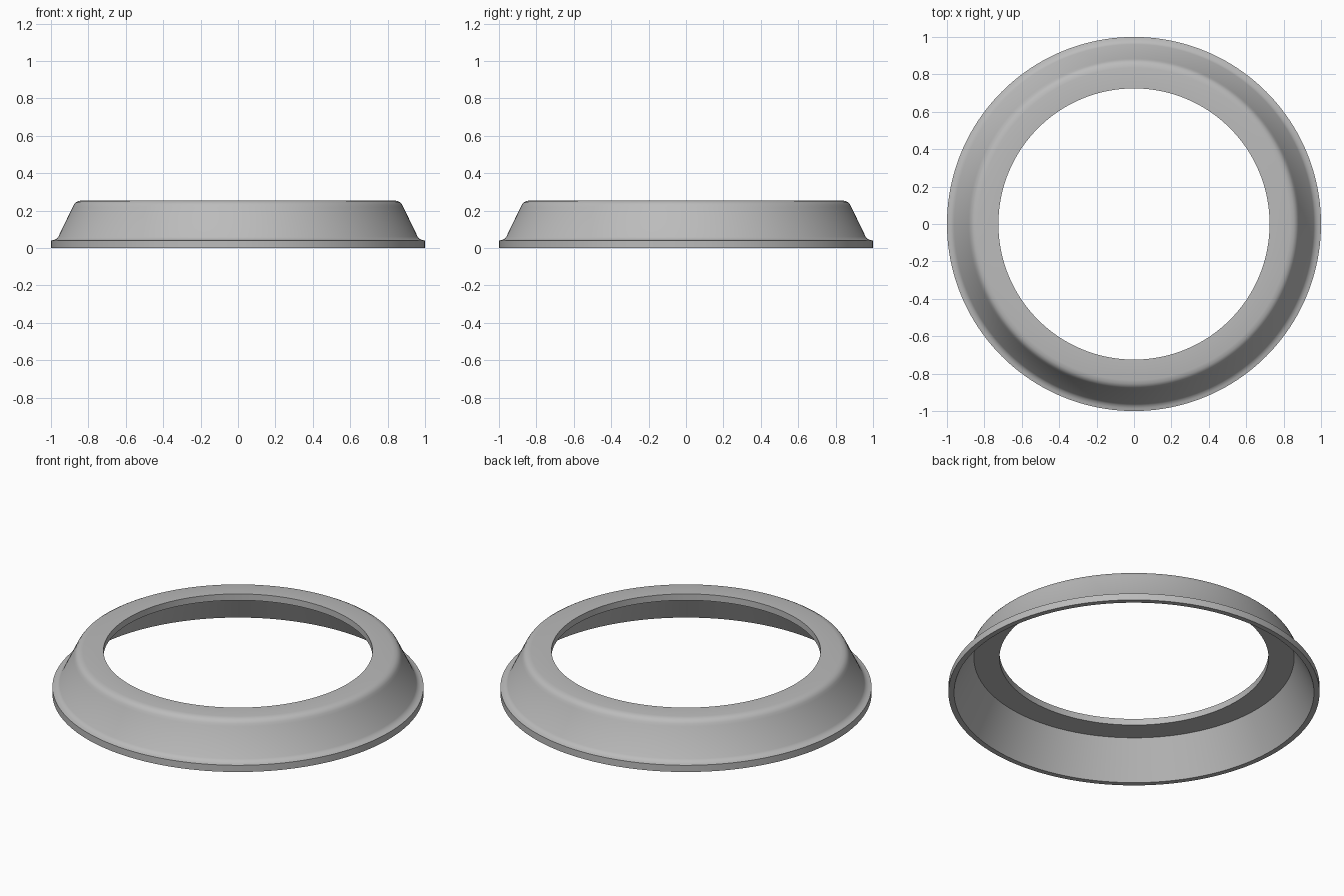
import bpy
import bmesh
import math

SEGMENTS = 160

cube = bpy.data.objects.get("Cube")
if cube:
    bpy.data.objects.remove(cube, do_unlink=True)

# One plain grey for the whole part
grey = bpy.data.materials.new("plain grey")
grey.use_nodes = True
colour = (0.5, 0.5, 0.5, 1)
grey.diffuse_color = colour
grey.node_tree.nodes["Principled BSDF"].inputs["Base Color"].default_value = colour


def lathe(name, profile, material):
    """Revolve a closed (radius, height) profile around z."""
    bm = bmesh.new()
    rings = []
    for i in range(SEGMENTS):
        a = 2 * math.pi * i / SEGMENTS
        rings.append([bm.verts.new((r * math.cos(a), r * math.sin(a), z)) for r, z in profile])
    n = len(profile)
    for i, ring in enumerate(rings):
        following = rings[(i + 1) % SEGMENTS]
        for j in range(n):
            k = (j + 1) % n
            bm.faces.new((ring[j], following[j], following[k], ring[k]))
    bmesh.ops.recalc_face_normals(bm, faces=bm.faces)
    mesh = bpy.data.meshes.new(name)
    bm.to_mesh(mesh)
    bm.free()
    mesh.materials.append(material)
    obj = bpy.data.objects.new(name, mesh)
    bpy.context.collection.objects.link(obj)
    bpy.ops.object.select_all(action="DESELECT")
    obj.select_set(True)
    bpy.context.view_layer.objects.active = obj
    bpy.ops.object.shade_smooth_by_angle(angle=math.radians(32))
    return obj


# Outer side: base lip, flare, sloped wall, rounded shoulder, flat top
outer = [(1, 0), (1, 0.04), (0.985, 0.043), (0.971, 0.049), (0.961, 0.06),
         (0.885, 0.217), (0.878, 0.231), (0.869, 0.243), (0.855, 0.251),
         (0.835, 0.255), (0.725, 0.255)]
# Hollow underside: hole edge, flat ceiling, sloped inner wall
inner = [(0.725, 0.217), (0.863, 0.217), (0.97, 0)]

lathe("flared_ring", outer + inner, grey)
